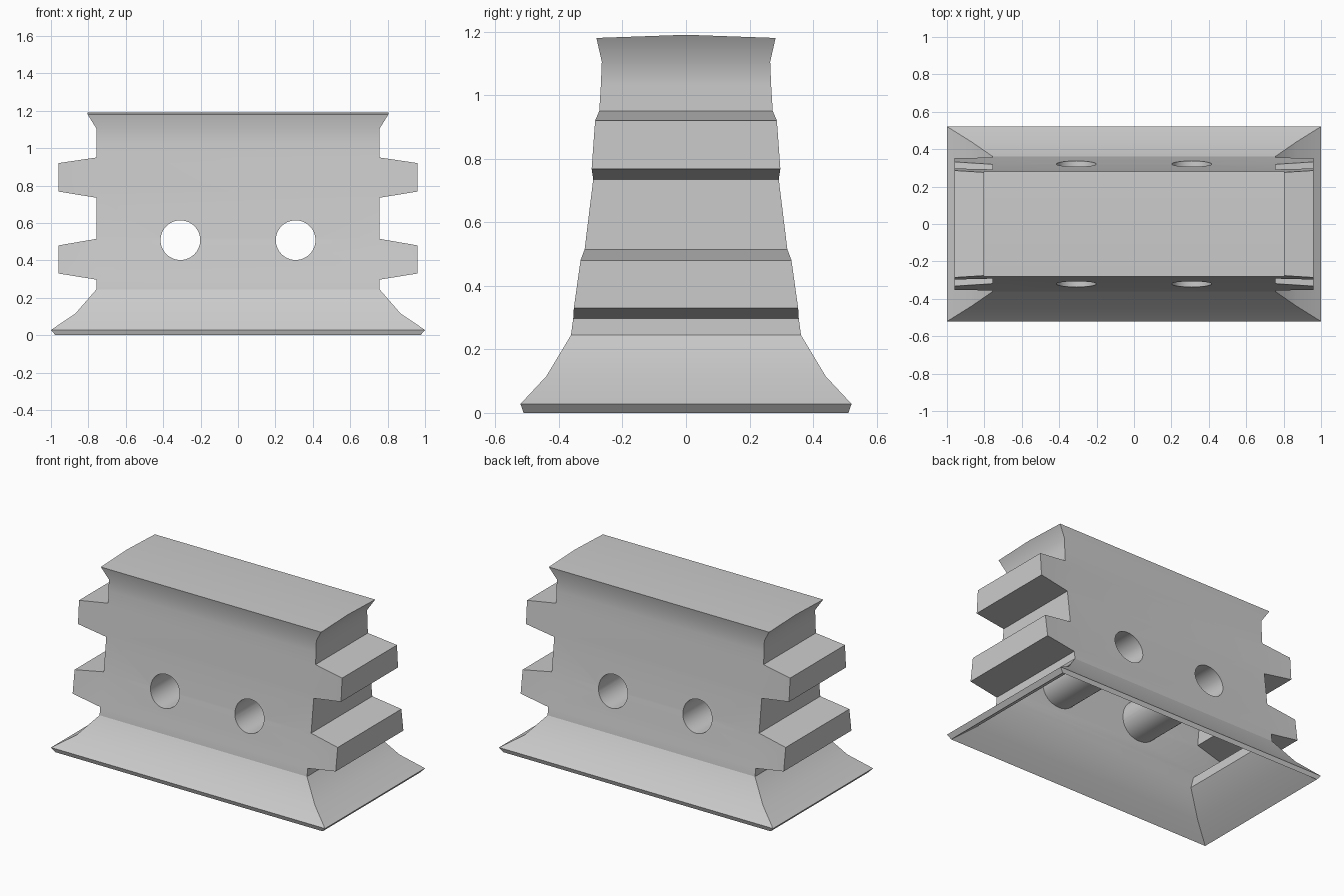
import bpy, bmesh, math

if "Cube" in bpy.data.objects:
    bpy.data.objects.remove(bpy.data.objects["Cube"])

# The body is a stretched cube: wall thickness and smoothing follow the unstretched shape
STRETCH = (1.0, 0.52, 0.595)
# Outline from the foot up: (height, half width x, body half depth y, half depth at the outer end)
LEVELS = [
    (0.028, 1.00, 0.521, 0.521), (0.115, 0.87, 0.44, 0.44), (0.245, 0.757, 0.362, 0.362),
    (0.297, 0.757, 0.355, 0.355), (0.33, 0.96, 0.348, 0.353),      # lower tooth
    (0.48, 0.96, 0.325, 0.332), (0.515, 0.757, 0.319, 0.319),
    (0.735, 0.757, 0.292, 0.292), (0.768, 0.96, 0.289, 0.297),     # upper tooth
    (0.92, 0.96, 0.276, 0.286), (0.95, 0.757, 0.273, 0.273),
    (1.03, 0.757, 0.268, 0.268), (1.105, 0.757, 0.265, 0.265), (1.18, 0.804, 0.282, 0.282),
]
BODY_X = 0.757
RIM = (0.976, 0.511)      # corner of the rim where it touches the ground


def new_object(name, bm):
    bmesh.ops.recalc_face_normals(bm, faces=bm.faces[:])
    mesh = bpy.data.meshes.new(name)
    bm.to_mesh(mesh)
    bm.free()
    ob = bpy.data.objects.new(name, mesh)
    bpy.context.collection.objects.link(ob)
    return ob


def apply_mod(ob, mod):
    bpy.context.view_layer.objects.active = ob
    bpy.ops.object.modifier_apply(modifier=mod.name)


# Outer body: stacked rings, the teeth come from the changing widths
bm = bmesh.new()
rings = []
for z, x, yb, yt in LEVELS:
    mid = BODY_X if yb != yt else x
    front = [(-x, -yt), (-mid, -yb), (mid, -yb), (x, -yt)]
    back = [(-px, -py) for px, py in front]
    rings.append([bm.verts.new((px, py, z)) for px, py in front + back])
left = bm.verts.new((-0.805, 0, 1.19))
right = bm.verts.new((0.805, 0, 1.19))
for a, b in zip(rings, rings[1:]):
    for i in range(8):
        j = (i + 1) % 8
        loop = [a[i], a[j], b[j], b[i]]
        if b is rings[-1] and i in (3, 7):      # end walls reach up to the roof ridge
            loop.insert(3, right if i == 3 else left)
        bm.faces.new(loop)
bm.faces.new(rings[0])

# Slightly ridged roof
top = rings[-1]
bm.faces.new((top[0], top[1], top[2], top[3], right, left))
bm.faces.new((top[4], top[5], top[6], top[7], left, right))
bmesh.ops.remove_doubles(bm, verts=bm.verts[:], dist=0.0005)
bmesh.ops.scale(bm, vec=[1 / s for s in STRETCH], verts=bm.verts[:])
body = new_object("toothed_shell", bm)
body.scale = STRETCH
bpy.context.view_layer.update()

# Two round through-holes
for x in (-0.308, 0.308):
    bpy.ops.mesh.primitive_cylinder_add(vertices=48, radius=0.106, depth=2,
                                        location=(x, 0, 0.508), rotation=(math.pi / 2, 0, 0))
    cutter = bpy.context.object
    cutter.name = "hole_cutter"
    cutter.hide_render = True
    mod = body.modifiers.new("hole", 'BOOLEAN')
    mod.operation = 'DIFFERENCE'
    mod.solver = 'EXACT'
    mod.object = cutter
    apply_mod(body, mod)
    bpy.data.objects.remove(cutter)

# Open the underside and give the shell a wall, leaving tubes around the holes
bm = bmesh.new()
bm.from_mesh(body.data)
floor_z = min(v.co.z for v in bm.verts)
floor = [f for f in bm.faces if all(v.co.z < floor_z + 0.001 for v in f.verts)]
bmesh.ops.delete(bm, geom=floor, context='FACES')
bm.to_mesh(body.data)
bm.free()
wall = body.modifiers.new("wall", 'SOLIDIFY')
wall.thickness = 0.042
wall.offset = -1
apply_mod(body, wall)

# Inner edge of the rim rests on the ground
for v in body.data.vertices:
    if v.co.z < floor_z - 0.005:
        v.co = (math.copysign(RIM[0], v.co.x), math.copysign(RIM[1] / STRETCH[1], v.co.y), 0)

bpy.ops.object.select_all(action='DESELECT')
body.select_set(True)
bpy.context.view_layer.objects.active = body
bpy.ops.object.shade_smooth_by_angle(angle=math.radians(25))
